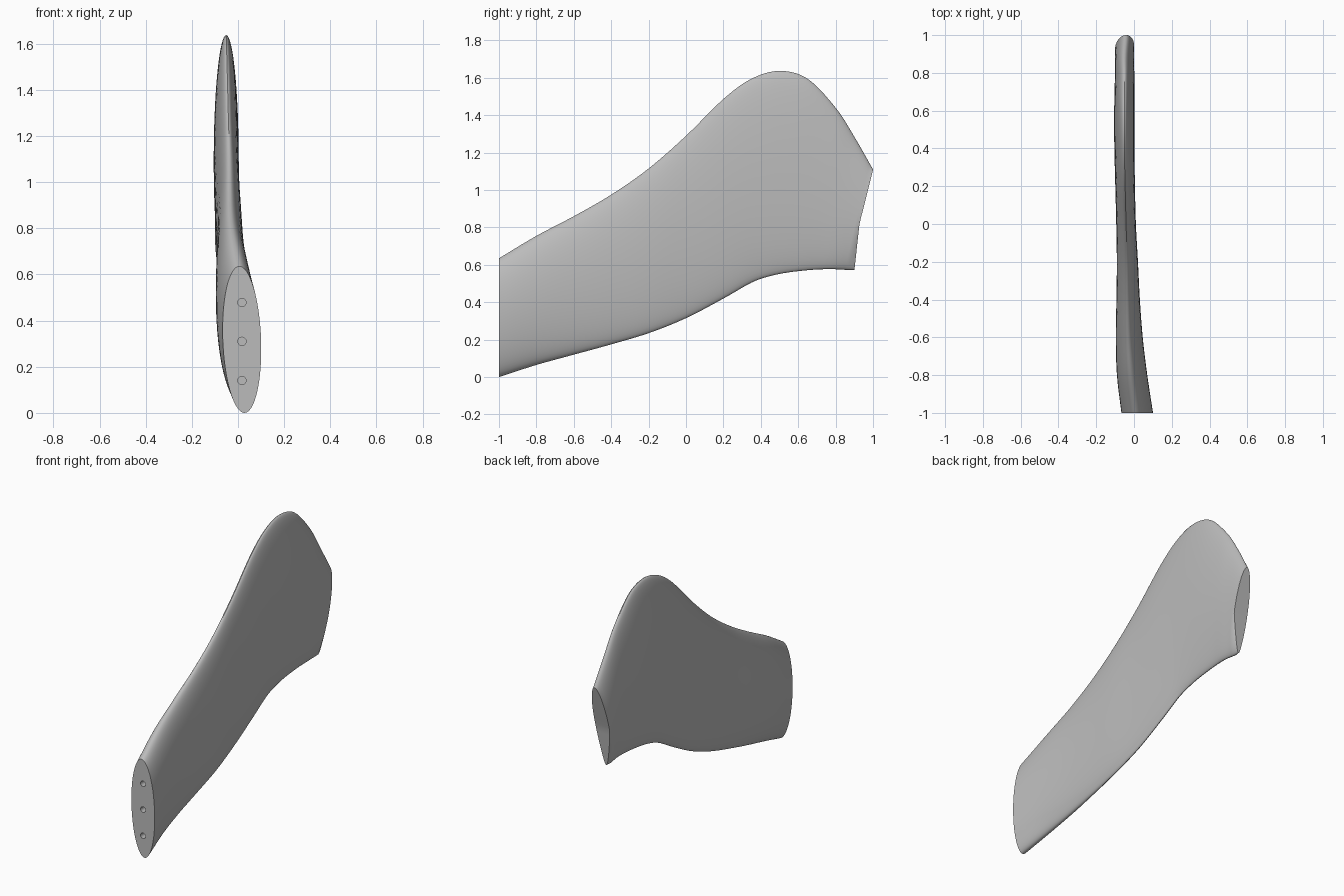
import bpy, bmesh, math
from mathutils import Vector

cube = bpy.data.objects.get("Cube")
if cube:
    bpy.data.objects.remove(cube, do_unlink=True)

SIDES, STEPS = 64, 5

grey = bpy.data.materials.new("plain_grey")
grey.use_nodes = True
grey.diffuse_color = (0.5, 0.5, 0.5, 1)
grey.node_tree.nodes["Principled BSDF"].inputs["Base Color"].default_value = (0.5, 0.5, 0.5, 1)

# Edge outlines (y, z), paired station by station
top = [(-1, .635), (-.8, .755), (-.6, .86), (-.4, .975), (-.2, 1.115), (0, 1.29), (.2, 1.487),
       (.35, 1.595), (.5, 1.637), (.65, 1.595), (.8, 1.44), (.9, 1.285), (1, 1.11)]
bottom = [(-1, 0), (-.8, .065), (-.6, .12), (-.4, .175), (-.2, .235), (0, .315), (.2, .42),
          (.35, .505), (.45, .54), (.55, .56), (.68, .574), (.78, .577), (.865, .573)]
# Middle x, half thickness and sideways lean of each section
body = [(.017, .083, -.011), (-.01, .08, -.008), (-.025, .071, -.006), (-.031, .062, -.004),
        (-.035, .056, -.002), (-.042, .052, 0), (-.047, .052, 0), (-.05, .053, 0),
        (-.051, .054, 0), (-.051, .054, 0), (-.05, .052, 0), (-.05, .051, 0), (-.05, .05, .008)]


def smooth(points):
    """Catmull-Rom samples through the points."""
    p = [Vector(q) for q in points]
    p = [2 * p[0] - p[1]] + p + [2 * p[-1] - p[-2]]
    out = []
    for i in range(1, len(p) - 2):
        a, b, c, d = p[i - 1:i + 3]
        for s in range(STEPS):
            t = s / STEPS
            out.append((2 * b + (c - a) * t + (2 * a - 5 * b + 4 * c - d) * t ** 2
                        + (3 * b - a - 3 * c + d) * t ** 3) / 2)
    return out + [p[-2]]


def section(up, low, shape):
    """Elliptical ring spanning from the lower edge to the upper edge."""
    ring = []
    for i in range(SIDES):
        a = 2 * math.pi * i / SIDES
        h = math.cos(a)
        yz = low.lerp(up, (1 + h) / 2)
        ring.append(Vector((shape[0] + shape[1] * math.sin(a) + shape[2] * h, yz[0], yz[1])))
    return ring


rings = [section(*s) for s in zip(smooth(top), smooth(bottom), smooth(body))]

# Narrow lip at the lower part of the tail end
lip = []
for v in rings[-1]:
    w = max(0, (.82 - v.z) / .247)
    x = -.055 + (v.x + .055) * (1 - .45 * w)
    lip.append(Vector((x, v.y + .035 * w + .0005, v.z)))
rings.append(lip)

# Loft the blade
bm = bmesh.new()
loops = [[bm.verts.new(v) for v in ring] for ring in rings]
for a, b in zip(loops, loops[1:]):
    for i in range(SIDES):
        j = (i + 1) % SIDES
        bm.faces.new((a[i], a[j], b[j], b[i]))
bm.faces.new(loops[0])
end = loops[-1]
for i in range(SIDES // 2):
    quad = [end[i], end[i + 1], end[-i - 1], end[-i]]
    bm.faces.new(list(dict.fromkeys(quad)))
bmesh.ops.recalc_face_normals(bm, faces=bm.faces)
mesh = bpy.data.meshes.new("fin_blade")
bm.to_mesh(mesh)
bm.free()
mesh.materials.append(grey)
blade = bpy.data.objects.new("fin_blade", mesh)
bpy.context.collection.objects.link(blade)

# Three blind mounting holes in the root face
cutters = []
for z in (.14, .31, .478):
    bpy.ops.mesh.primitive_cylinder_add(vertices=32, radius=.018, depth=.2,
                                        location=(.017, -1, z), rotation=(math.pi / 2, 0, 0))
    cutter = bpy.context.object
    cutter.name = "hole_cutter"
    cutter.hide_render = True
    cutter.data.materials.append(grey)
    cutters.append(cutter)
    cut = blade.modifiers.new("mounting_hole", 'BOOLEAN')
    cut.operation = 'DIFFERENCE'
    cut.solver = 'EXACT'
    cut.object = cutter

bpy.ops.object.select_all(action='DESELECT')
blade.select_set(True)
bpy.context.view_layer.objects.active = blade
for name in [m.name for m in blade.modifiers]:
    bpy.ops.object.modifier_apply(modifier=name)
for cutter in cutters:
    bpy.data.objects.remove(cutter, do_unlink=True)
bpy.ops.object.shade_smooth_by_angle(angle=math.radians(35))
